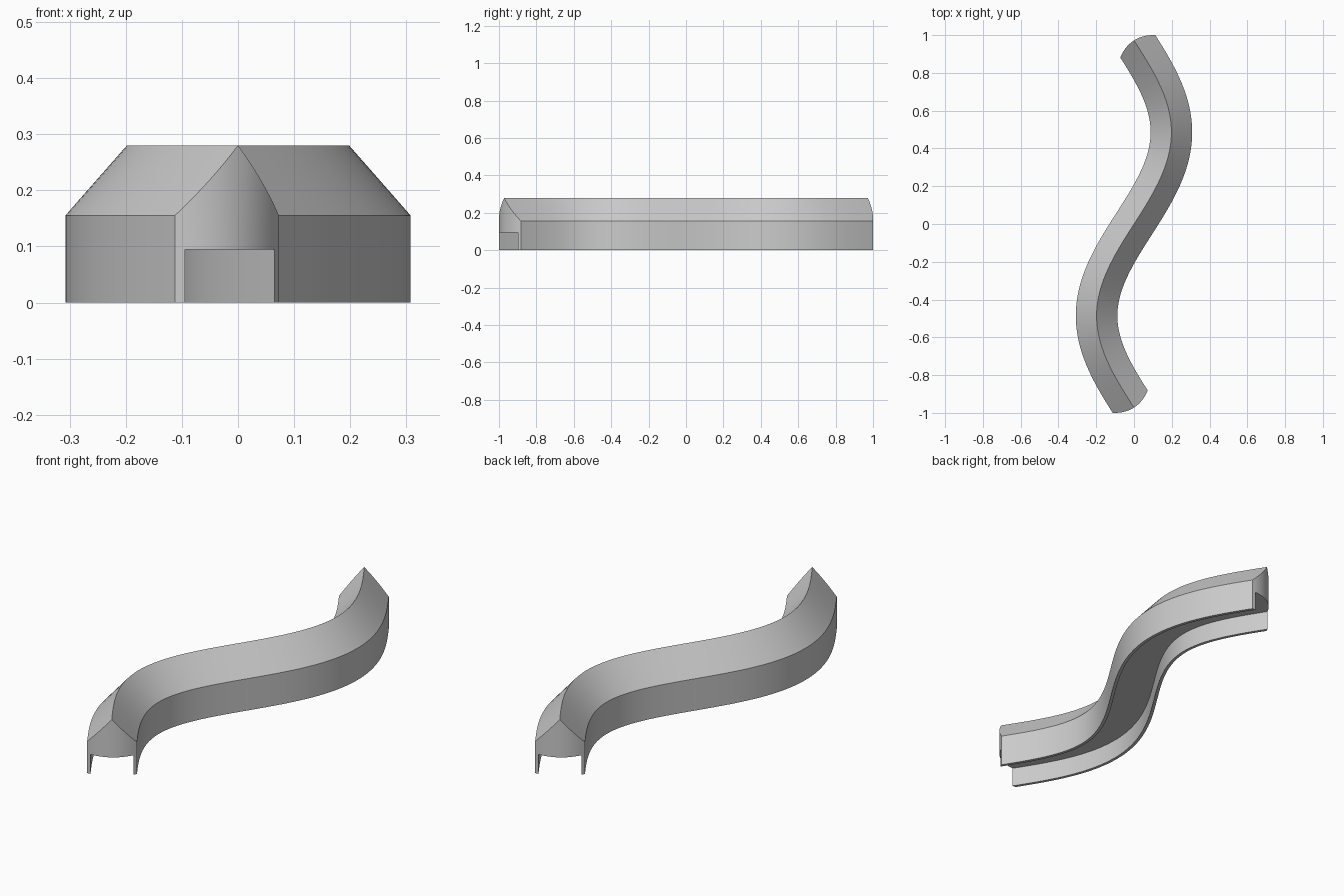
import bpy
import bmesh
import math
from mathutils import Vector

if "Cube" in bpy.data.objects:
    bpy.data.objects.remove(bpy.data.objects["Cube"], do_unlink=True)

HALF_LENGTH, SWAY = 0.972, 0.198      # S-shaped centre line
HALF_WIDTH, INNER = 0.11, 0.095       # outer wall and channel half widths
WALL_TOP, RIDGE, CHANNEL = 0.155, 0.28, 0.095
END_BULGE = 0.031                     # rounding of the ends
SEGMENTS, LANES = 72, 12

grey = bpy.data.materials.new("light grey")
grey.use_nodes = True
colour = (0.6, 0.6, 0.6, 1)
grey.diffuse_color = colour
grey.node_tree.nodes["Principled BSDF"].inputs["Base Color"].default_value = colour


def place(k, n, z):
    """Point at fraction k (-1 to 1) along the path, offset n sideways."""
    y = k * (HALF_LENGTH - END_BULGE * (n / HALF_WIDTH) ** 2)
    w = math.pi / HALF_LENGTH
    slope = SWAY * w * math.cos(w * y)
    normal = Vector((1, -slope, 0)).normalized()
    return Vector((SWAY * math.sin(w * y), y, z)) + normal * n


# Cross-section: gabled top, thin side walls, open channel underneath
inner = [INNER * (2 * i / LANES - 1) for i in range(LANES + 1)]
across = [-HALF_WIDTH] + inner + [HALF_WIDTH]
m = len(across)
profile = [(n, RIDGE - (RIDGE - WALL_TOP) * abs(n) / HALF_WIDTH) for n in across]
profile += [(HALF_WIDTH, 0), (INNER, 0)]
profile += [(n, CHANNEL) for n in reversed(inner)]
profile += [(-INNER, 0), (-HALF_WIDTH, 0)]
count = len(profile)

# Sweep the section along the path
bm = bmesh.new()
rings = [[bm.verts.new(place(2 * s / SEGMENTS - 1, n, z)) for n, z in profile]
         for s in range(SEGMENTS + 1)]
for a, b in zip(rings, rings[1:]):
    for i in range(count):
        j = (i + 1) % count
        bm.faces.new((a[i], a[j], b[j], b[i]))

# Rounded end faces, built in upright strips
for ring in (rings[0], rings[-1]):
    strips = [(j, j + 1, 2 * m - j - 1, 2 * m - j) for j in range(1, m - 2)]
    strips.append((m - 2, m - 1, m, m + 1, m + 2))
    strips.append((0, 1, 2 * m - 1, 2 * m, 2 * m + 1))
    for strip in strips:
        bm.faces.new([ring[i] for i in strip])

bmesh.ops.recalc_face_normals(bm, faces=bm.faces)
mesh = bpy.data.meshes.new("curved_ridge_cover")
bm.to_mesh(mesh)
bm.free()
mesh.materials.append(grey)
cover = bpy.data.objects.new("curved_ridge_cover", mesh)
bpy.context.collection.objects.link(cover)

bpy.ops.object.select_all(action="DESELECT")
cover.select_set(True)
bpy.context.view_layer.objects.active = cover
bpy.ops.object.shade_smooth_by_angle(angle=math.radians(30))
